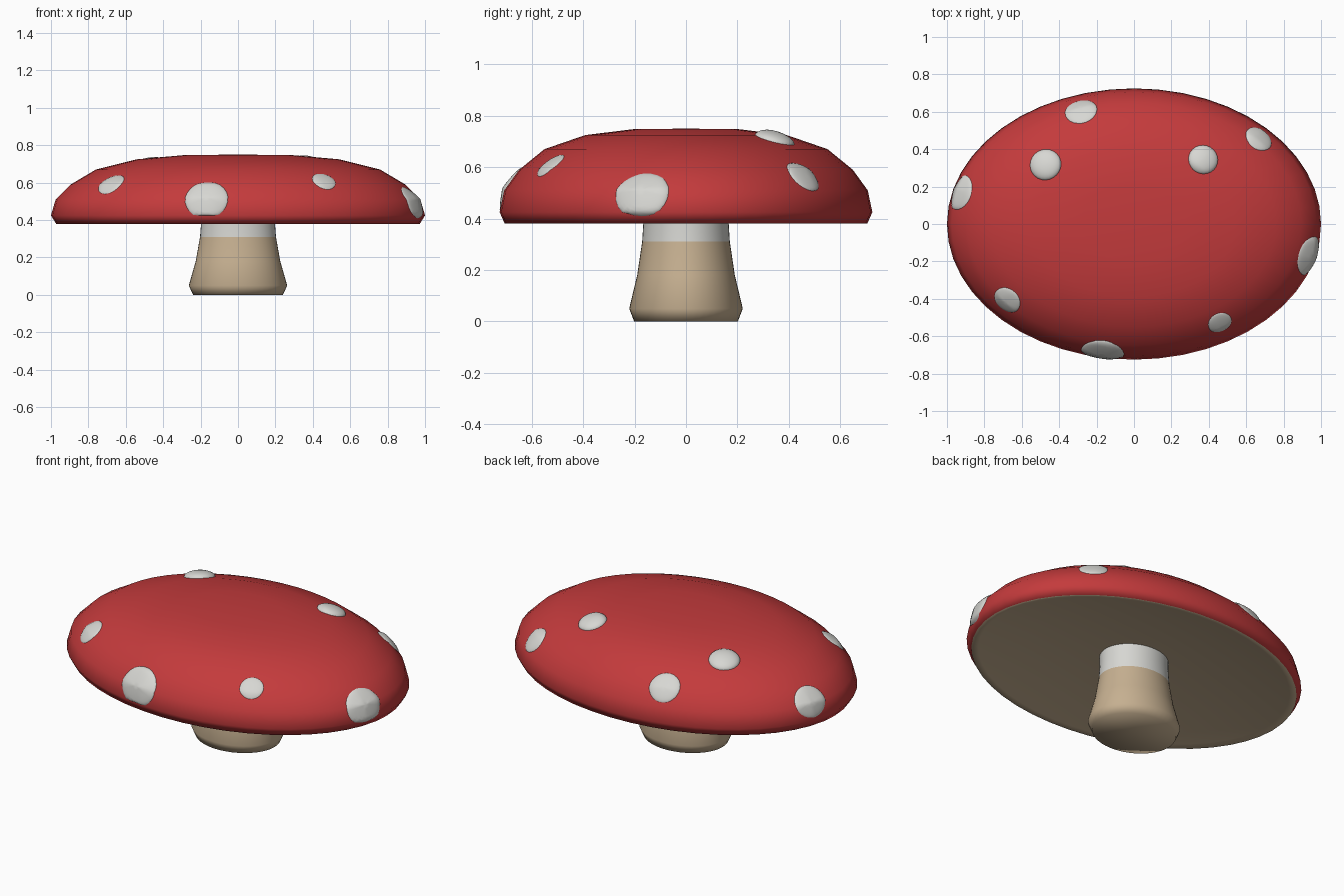
import bpy, bmesh, math
from mathutils import Vector
from mathutils.bvhtree import BVHTree

if "Cube" in bpy.data.objects:
    bpy.data.objects.remove(bpy.data.objects["Cube"])


def material(name, rgb):
    m = bpy.data.materials.new(name)
    m.use_nodes = True
    m.diffuse_color = (*rgb, 1)
    m.node_tree.nodes["Principled BSDF"].inputs["Base Color"].default_value = (*rgb, 1)
    return m


RED = material("cap red", (0.55, 0.043, 0.045))
WHITE = material("spot white", (0.68, 0.68, 0.65))
BEIGE = material("stem beige", (0.56, 0.43, 0.28))


def finish(bm, name, *mats):
    bmesh.ops.recalc_face_normals(bm, faces=bm.faces)
    for face in bm.faces:
        face.smooth = True
    me = bpy.data.meshes.new(name)
    bm.to_mesh(me)
    ob = bpy.data.objects.new(name, me)
    bpy.context.collection.objects.link(ob)
    for mat in mats:
        me.materials.append(mat)


def lathe(profile, squash, segments=48):
    """Spin a (radius, height) profile around z and squash it along y."""
    bm = bmesh.new()
    verts = [bm.verts.new((r, 0, z)) for r, z in profile]
    edges = [bm.edges.new(pair) for pair in zip(verts, verts[1:])]
    bmesh.ops.spin(bm, geom=verts + edges, cent=(0, 0, 0), axis=(0, 0, 1),
                   angle=math.tau, steps=segments)
    bmesh.ops.remove_doubles(bm, verts=bm.verts, dist=1e-4)
    bmesh.ops.scale(bm, vec=(1, squash, 1), verts=bm.verts)
    bmesh.ops.recalc_face_normals(bm, faces=bm.faces)
    return bm


# Cap: red dome with a hollow beige underside
cap = lathe([(0, 0.455), (0.3, 0.45), (0.65, 0.425), (0.93, 0.387), (0.972, 0.38),
             (1, 0.425), (0.975, 0.51), (0.895, 0.59), (0.76, 0.67),
             (0.54, 0.725), (0.28, 0.748), (0, 0.75)], 0.725)
for face in cap.faces:
    face.material_index = 1 if face.normal.z < -0.8 else 0
surface = BVHTree.FromBMesh(cap)
finish(cap, "cap", RED, BEIGE)

# Stem with a pale collar under the cap
finish(lathe([(0, 0), (0.24, 0), (0.263, 0.05), (0.226, 0.18), (0.203, 0.31)], 0.84),
       "stem", BEIGE)
finish(lathe([(0.203, 0.31), (0.197, 0.39), (0.197, 0.47)], 0.84), "stem_collar", WHITE)


def spot(name, centre, radius, height):
    """Low rounded patch that follows the curve of the cap."""
    point, normal, _, _ = surface.find_nearest(Vector(centre))
    side = normal.orthogonal().normalized()
    up = normal.cross(side)
    bm = bmesh.new()
    bmesh.ops.create_uvsphere(bm, u_segments=24, v_segments=16, radius=1)
    bmesh.ops.delete(bm, geom=[v for v in bm.verts if v.co.z < -0.01], context="VERTS")
    for v in bm.verts:
        flat = point + (side * v.co.x + up * v.co.y) * radius
        v.co = surface.find_nearest(flat)[0] + normal * (v.co.z * height - 0.002)
    finish(bm, name, WHITE)


# Raised spots: (x, y, z, radius, height)
spots = [(-0.17, -0.70, 0.515, 0.118, 0.02), (-0.68, -0.41, 0.595, 0.078, 0.014),
         (0.46, -0.53, 0.61, 0.066, 0.012), (0.93, -0.17, 0.50, 0.112, 0.018),
         (0.67, 0.46, 0.57, 0.078, 0.016), (0.37, 0.345, 0.71, 0.08, 0.032),
         (-0.475, 0.32, 0.71, 0.085, 0.034), (-0.285, 0.61, 0.60, 0.088, 0.016),
         (-0.93, 0.17, 0.51, 0.098, 0.015)]
for i, (x, y, z, radius, height) in enumerate(spots):
    spot(f"spot_{i + 1}", (x, y, z), radius, height)
